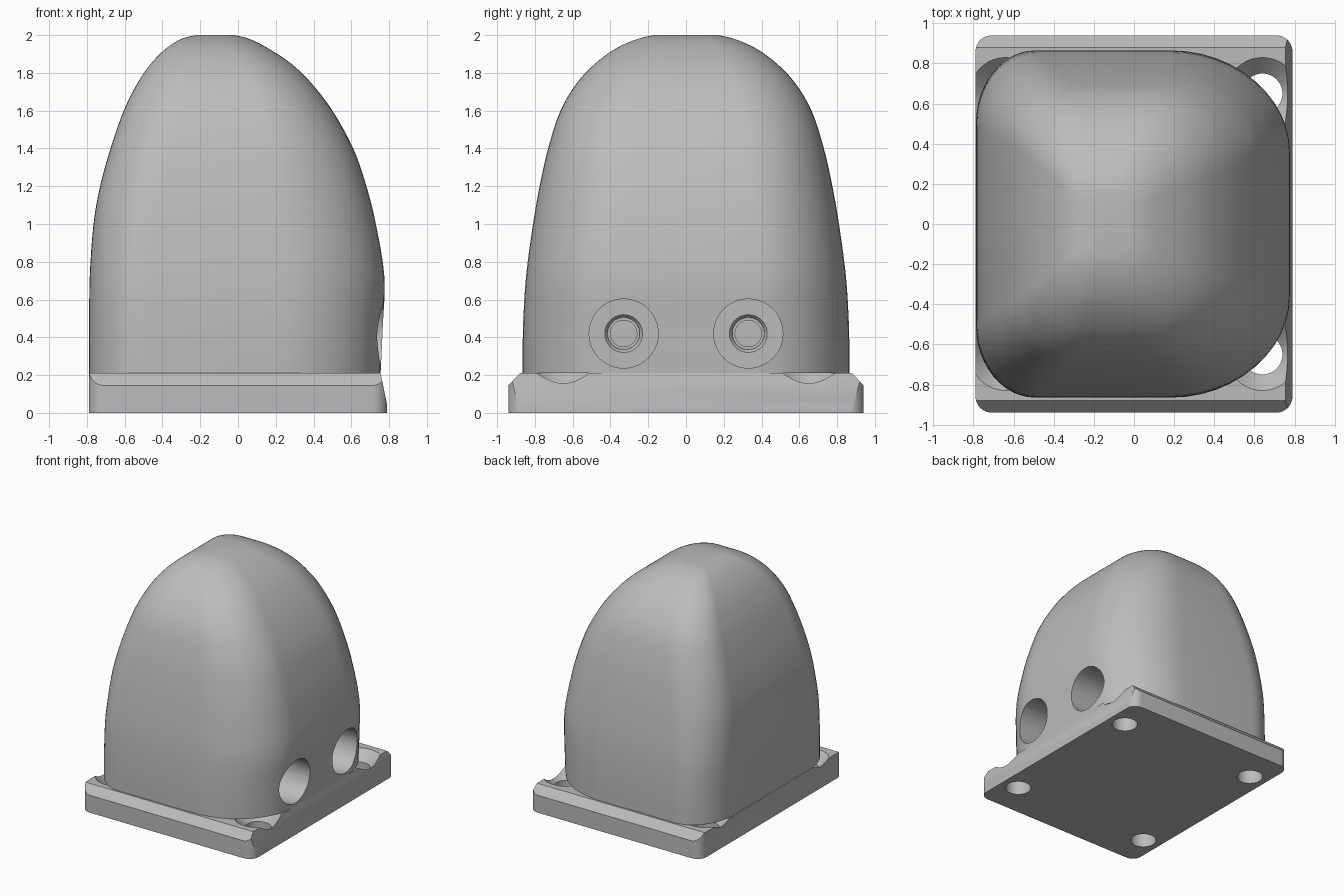
import bpy, bmesh, math
from mathutils import Vector

if "Cube" in bpy.data.objects:
    bpy.data.objects.remove(bpy.data.objects["Cube"], do_unlink=True)

grey = bpy.data.materials.new("plain grey")
grey.use_nodes = True
grey.diffuse_color = (0.5, 0.5, 0.5, 1)
grey.node_tree.nodes["Principled BSDF"].inputs["Base Color"].default_value = (0.5, 0.5, 0.5, 1)


def make_object(name, bm):
    bmesh.ops.recalc_face_normals(bm, faces=bm.faces)
    mesh = bpy.data.meshes.new(name)
    bm.to_mesh(mesh)
    bm.free()
    mesh.materials.append(grey)
    obj = bpy.data.objects.new(name, mesh)
    bpy.context.collection.objects.link(obj)
    return obj


def outline(x0, x1, h, left, right, steps):
    """Rounded rectangle; left and right are (rx, ry) corner sizes."""
    pts = []
    for sx, sy, start in ((1, 1, 0), (-1, 1, 90), (-1, -1, 180), (1, -1, 270)):
        rx, ry = right if sx > 0 else left
        cx = x1 - rx if sx > 0 else x0 + rx
        cy = sy * (h - ry)
        for i in range(steps + 1):
            a = math.radians(start + 90 * i / steps)
            pts.append((cx + rx * math.cos(a), cy + ry * math.sin(a)))
    return pts


def loft(rings):
    bm = bmesh.new()
    loops = [[bm.verts.new((x, y, z)) for x, y in pts] for z, pts in rings]
    for a, b in zip(loops, loops[1:]):
        for i in range(len(a)):
            j = (i + 1) % len(a)
            bm.faces.new((a[i], a[j], b[j], b[i]))
    bm.faces.new(loops[0][::-1])
    bm.faces.new(loops[-1])
    return bm


def lathe(name, profile, origin, axis, seg=40):
    """Hidden cutter made of (distance, radius) rings along an axis."""
    rings = [(d, [(r * math.cos(math.tau * i / seg), r * math.sin(math.tau * i / seg))
                  for i in range(seg)]) for d, r in profile]
    bm = loft(rings)
    obj = make_object(name, bm)
    obj.location = origin
    obj.rotation_euler = Vector(axis).to_track_quat('Z', 'Y').to_euler()
    obj.hide_render = True
    obj.hide_viewport = True
    obj.display_type = 'WIRE'
    return obj


def cut_and_smooth(obj, cutters, angle):
    for cutter in cutters:
        mod = obj.modifiers.new("bore", 'BOOLEAN')
        mod.operation = 'DIFFERENCE'
        mod.solver = 'EXACT'
        mod.object = cutter
    # bake the cuts, then drop the cutters
    graph = bpy.context.evaluated_depsgraph_get()
    graph.update()
    mesh = bpy.data.meshes.new_from_object(obj.evaluated_get(graph))
    obj.modifiers.clear()
    obj.data = mesh
    for cutter in cutters:
        bpy.data.objects.remove(cutter, do_unlink=True)
    bpy.ops.object.select_all(action='DESELECT')
    obj.select_set(True)
    bpy.context.view_layer.objects.active = obj
    bpy.ops.object.shade_smooth_by_angle(angle=math.radians(angle))


# Base plate: rounded slab, bevelled front and back, sloping right edge
corner = (0.08, 0.08)
slab = outline(-0.79, 0.79, 0.94, corner, corner, 8)
bm = loft([(0, slab), (0.21, slab)])
planes = [((0.79, 0, 0.04), (0.17, 0, 0.035)),
          ((0, 0.94, 0.145), (0, 0.065, 0.06)),
          ((0, -0.94, 0.145), (0, -0.065, 0.06))]
for co, no in planes:
    bmesh.ops.bisect_plane(bm, geom=bm.verts[:] + bm.edges[:] + bm.faces[:], dist=1e-5,
                           plane_co=co, plane_no=no, clear_outer=True)
    bmesh.ops.holes_fill(bm, edges=[e for e in bm.edges if e.is_boundary], sides=0)
plate = make_object("base_plate", bm)

# Countersunk mounting holes in the four corners
sinks = [lathe("mounting_hole_cutter", [(-0.05, 0.1), (0.13, 0.1), (0.23, 0.2)],
               (sx * 0.64, sy * 0.65, 0), (0, 0, 1))
         for sx in (-1, 1) for sy in (-1, 1)]
cut_and_smooth(plate, sinks, 25)

# Domed body: height, left x, right x, half depth
sections = [(0.21, -0.788, 0.755, 0.865), (0.45, -0.788, 0.766, 0.863),
            (0.72, -0.785, 0.775, 0.847), (1.0, -0.765, 0.73, 0.81),
            (1.2, -0.73, 0.68, 0.775), (1.4, -0.675, 0.61, 0.73),
            (1.6, -0.605, 0.50, 0.665), (1.75, -0.53, 0.385, 0.575),
            (1.85, -0.46, 0.28, 0.48), (1.93, -0.38, 0.16, 0.37),
            (1.98, -0.30, 0.06, 0.255), (2.0, -0.22, -0.02, 0.17)]


def spline(p, sub=4):
    """Smooth curve through the section values."""
    p = [Vector(v) for v in p]
    out = []
    for i in range(len(p) - 1):
        a, b, c, d = p[max(i - 1, 0)], p[i], p[i + 1], p[min(i + 2, len(p) - 1)]
        for k in range(sub):
            t = k / sub
            out.append(b + (c - a) * (t / 2) + (a * 2 - b * 5 + c * 4 - d) * (t * t / 2)
                       + (b * 3 - a - c * 3 + d) * (t ** 3 / 2))
    return out + [p[-1]]


rings = []
for z, x0, x1, h in spline(sections):
    w = x1 - x0
    k = max(0, (z - 0.7) / 1.3)
    left = (w * (0.19 + 0.12 * k), h * 0.42)
    right = (w * 0.37, h * 0.58)
    rings.append((z, outline(x0, x1, h, left, right, 12)))
body = make_object("domed_body", loft(rings))

# Stepped screw bores in the right wall
bores = [lathe("screw_bore_cutter", [(0, 0.07), (0.4, 0.07), (0.4, 0.085), (0.43, 0.085),
                                     (0.45, 0.1), (0.45, 0.183), (1.1, 0.183)],
               (-0.1, y, 0.42), (1, 0, 0)) for y in (-0.33, 0.33)]
cut_and_smooth(body, bores, 35)
